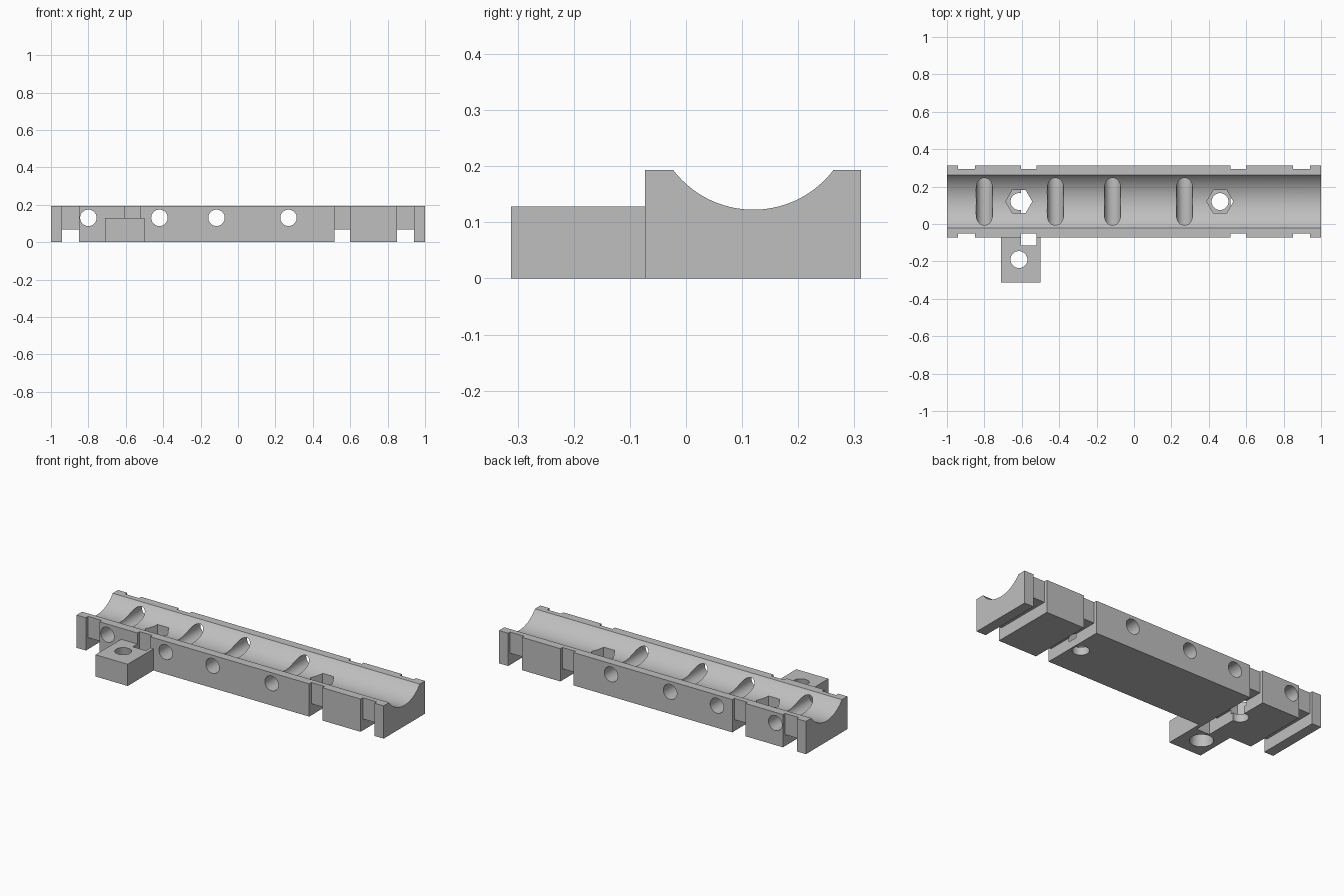
import bpy
import math

if "Cube" in bpy.data.objects:
    bpy.data.objects.remove(bpy.data.objects["Cube"], do_unlink=True)

HEIGHT = 0.193
FRONT, BACK = -0.073, 0.312
AXIS_Y = 0.12          # centre line of the cradle

grey = bpy.data.materials.new("light_grey_plastic")
grey.use_nodes = True
tone = (0.52, 0.52, 0.52, 1)
grey.diffuse_color = tone
grey.node_tree.nodes["Principled BSDF"].inputs["Base Color"].default_value = tone


def box(name, x, y, z):
    """Box from (low, high) ranges on each axis."""
    mesh = bpy.data.meshes.new(name)
    verts = [(a, b, c) for a in x for b in y for c in z]
    faces = [(0, 1, 3, 2), (4, 6, 7, 5), (0, 4, 5, 1),
             (2, 3, 7, 6), (0, 2, 6, 4), (1, 5, 7, 3)]
    mesh.from_pydata(verts, [], faces)
    obj = bpy.data.objects.new(name, mesh)
    bpy.context.collection.objects.link(obj)
    return obj


def rod(name, sides, radius, depth, location, rotation=(0, 0, 0), top=None):
    bpy.ops.mesh.primitive_cone_add(
        vertices=sides, radius1=radius, radius2=radius if top is None else top,
        depth=depth, location=location, rotation=rotation)
    obj = bpy.context.object
    obj.name = name
    return obj


def combine(target, tool, operation="DIFFERENCE"):
    mod = target.modifiers.new(tool.name, "BOOLEAN")
    mod.operation = operation
    mod.solver = "EXACT"
    mod.object = tool
    bpy.ops.object.select_all(action="DESELECT")
    bpy.context.view_layer.objects.active = target
    target.select_set(True)
    bpy.ops.object.modifier_apply(modifier=mod.name)
    bpy.data.objects.remove(tool, do_unlink=True)


# Long block with side mounting tab
body = box("cradle_body", (-1, 1), (FRONT, BACK), (0, HEIGHT))
body.data.materials.append(grey)
tab = box("mounting_tab", (-0.71, -0.5), (-0.312, -0.06), (0, 0.128))
tab.data.materials.append(grey)
combine(body, tab, "UNION")

# Round trough along the top
combine(body, rod("trough", 128, 0.1795, 2.4, (0, AXIS_Y, 0.302),
                  (0, math.pi / 2, 0)))

# Strap channels: across the underside and up both sides
for x in ((-0.94, -0.85), (-0.605, -0.52), (0.515, 0.60), (0.85, 0.94)):
    start = -0.115
    combine(body, box("under_channel", x, (start, 0.4), (-0.1, 0.068)))
    combine(body, box("front_notch", x, (start, -0.052), (-0.1, 0.3)))
    combine(body, box("back_notch", x, (0.293, 0.4), (-0.1, 0.3)))

# Cross holes from front to back
for x in (-0.80, -0.42, -0.115, 0.27):
    combine(body, rod("cross_hole", 48, 0.044, 1, (x, AXIS_Y, 0.13),
                      (math.pi / 2, 0, 0)))

# Bolt holes with hexagonal nut pockets
for x in (-0.615, 0.46):
    combine(body, rod("bolt_hole", 48, 0.045, 0.8, (x, AXIS_Y, 0.1)))
    combine(body, rod("nut_pocket", 6, 0.071, 0.4, (x, AXIS_Y, 0.245),
                      (0, 0, math.pi / 2)))

# Tapered screw hole in the tab, wider underneath
combine(body, rod("tab_hole", 48, 0.063, 0.13, (-0.615, -0.19, 0.064), top=0.045))

bpy.ops.object.select_all(action="DESELECT")
bpy.context.view_layer.objects.active = body
body.select_set(True)
bpy.ops.object.shade_smooth_by_angle(angle=math.radians(25))
